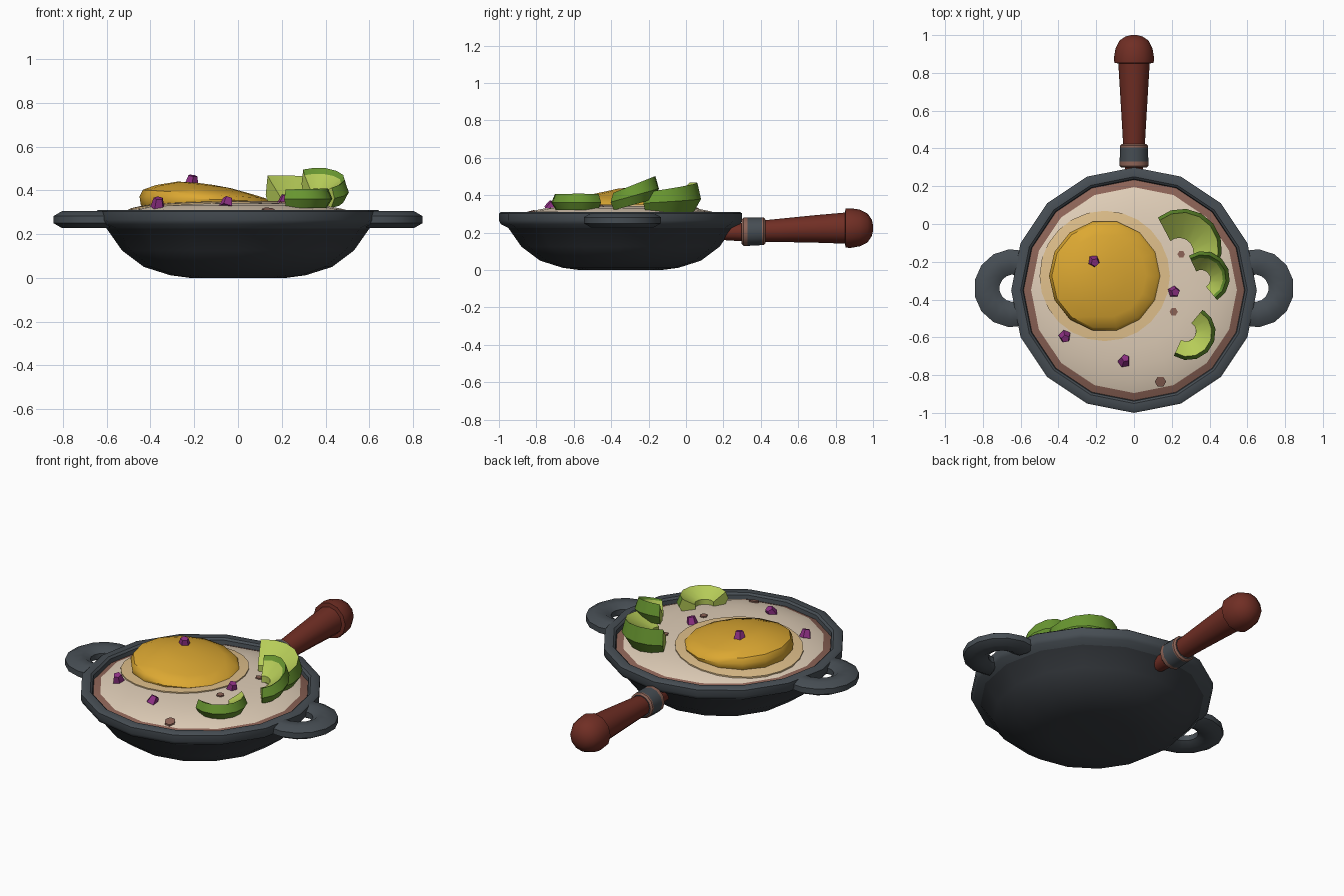
import bpy, bmesh, math, random
from mathutils import Vector, Matrix

if "Cube" in bpy.data.objects:
    bpy.data.objects.remove(bpy.data.objects["Cube"])

random.seed(4)
PAN = Vector((0, -0.35, 0))


def mat(name, r, g, b):
    m = bpy.data.materials.new(name)
    lin = [((c / 255 + 0.055) / 1.055) ** 2.4 for c in (r, g, b)]
    m.diffuse_color = (*lin, 1)
    m.use_nodes = True
    m.node_tree.nodes["Principled BSDF"].inputs["Base Color"].default_value = m.diffuse_color
    return m


IRON = mat("iron rim", 70, 77, 83)
BODY = mat("iron body", 56, 60, 65)
CREAM = mat("cream", 224, 206, 184)
HALO = mat("pale yolk stain", 222, 190, 138)
YOLK = mat("yolk", 220, 168, 50)
BROWN = mat("browned edge", 140, 99, 86)
WOOD = mat("red brown wood", 112, 46, 36)
SKIN = mat("avocado skin", 104, 150, 48)
FLESH = mat("avocado flesh", 182, 204, 88)
ONION = mat("onion purple", 142, 48, 132)


def finish(name, bm, mats, angle=40):
    bmesh.ops.recalc_face_normals(bm, faces=bm.faces)
    me = bpy.data.meshes.new(name)
    bm.to_mesh(me)
    bm.free()
    for m in mats:
        me.materials.append(m)
    ob = bpy.data.objects.new(name, me)
    bpy.context.collection.objects.link(ob)
    bpy.ops.object.select_all(action='DESELECT')
    ob.select_set(True)
    bpy.context.view_layer.objects.active = ob
    if angle:
        bpy.ops.object.shade_smooth_by_angle(angle=math.radians(angle))
    return ob


def loft(name, rings, mats, rule=lambda ring, side: 0, caps=(0, 0), angle=40):
    """Bridge closed rings of points; rule gives the material of each face."""
    bm = bmesh.new()
    vs = [[bm.verts.new(p) for p in ring] for ring in rings]
    n = len(vs[0])
    for i in range(len(vs) - 1):
        for j in range(n):
            k = (j + 1) % n
            f = bm.faces.new((vs[i][j], vs[i][k], vs[i + 1][k], vs[i + 1][j]))
            f.material_index = rule(i, j)
    for ring, c in zip((vs[0], vs[-1]), caps):
        bm.faces.new(ring).material_index = c
    return finish(name, bm, mats, angle)


def circles(profile, n, centre, turn=0.0):
    """Rings around z from (radius, height) pairs."""
    return [[centre + Vector((r * math.cos(2 * math.pi * j / n + turn),
                              r * math.sin(2 * math.pi * j / n + turn), z))
             for j in range(n)] for r, z in profile]


def food_z(p):
    r = math.hypot(p.x - PAN.x, p.y - PAN.y)
    return 0.345 - 0.07 * (r / 0.59) ** 4


# Pan bowl with thick rim
pan_profile = [(0.22, 0.0), (0.31, 0.012), (0.43, 0.05), (0.53, 0.125), (0.60, 0.225),
               (0.64, 0.245), (0.65, 0.265), (0.65, 0.302), (0.64, 0.31),
               (0.60, 0.31), (0.588, 0.30), (0.58, 0.25)]
loft("pan", circles(pan_profile, 16, PAN), [BODY, IRON],
     lambda i, j: 0 if i < 4 else 1, (0, 1))

# Creamy filling with browned edge
food = circles([(0.595, 0), (0.545, 0), (0.48, 0), (0.40, 0), (0.30, 0), (0.15, 0)], 16, PAN)
for ring in food:
    for p in ring:
        p.z = food_z(p)
floor = [[Vector((p.x, p.y, 0.26)) for p in food[0]]]
loft("filling", floor + food, [CREAM, BROWN], lambda i, j: 1 if i < 2 else 0, (1, 0))


# Thin painted patches lying on the filling
def patch(name, x, y, radii, m, n):
    rings = circles([(radii[0], -0.004)] + [(r, 0.006) for r in radii], n, Vector((x, y, 0)))
    for ring in rings:
        for p in ring:
            p.z += food_z(p)
    loft(name, rings, [m])


patch("yolk_stain", -0.155, -0.275, (0.345, 0.30, 0.24), HALO, 24)
for i, (x, y, r) in enumerate([(0.25, -0.16, 0.02), (0.21, -0.465, 0.022), (0.14, -0.835, 0.03)]):
    patch(f"brown_speck_{i}", x, y, (r, r * 0.5), BROWN, 6)

# Yolk, thicker on its left
yc = Vector((-0.155, -0.275, 0))
yolk = circles([(0.27, 0.30), (0.29, 0.335), (0.295, 0.36), (0.28, 0.383),
                (0.22, 0.403), (0.12, 0.425), (0.04, 0.43)], 14, yc)
for ring in yolk:
    for p in ring:
        if p.z > 0.33:
            p.z = 0.33 + (p.z - 0.33) * (1 - 1.3 * (p.x - yc.x))
loft("yolk", yolk, [YOLK])

# Side loop handles
for name, s in (("right_loop_handle", 1), ("left_loop_handle", -1)):
    rings = []
    for i in range(10):
        a = math.radians(-108 + 24 * i)
        ring = []
        for j in range(8):
            t = 2 * math.pi * (j + 0.5) / 8
            r = 0.14 + 0.073 * math.cos(t)
            ring.append((s * (0.64 + r * math.cos(a)), -0.34 + r * math.sin(a),
                         0.266 + 0.042 * math.sin(t)))
        rings.append(ring)
    loft(name, rings, [IRON], angle=50)


# Long handle parts, turned around y: (radius, y, z of centre)
def turned(name, pts, mats, rule=lambda i, j: 0):
    rings = [[(r * math.cos(2 * math.pi * j / 12), y, z + r * math.sin(2 * math.pi * j / 12))
              for j in range(12)] for r, y, z in pts]
    loft(name, rings, mats, rule)


turned("handle_neck", [(0.04, 0.20, 0.20), (0.05, 0.31, 0.203)], [WOOD])
turned("handle_collar", [(0.066, 0.298, 0.205), (0.076, 0.308, 0.205), (0.076, 0.33, 0.205),
                         (0.074, 0.405, 0.207), (0.074, 0.415, 0.207), (0.064, 0.424, 0.207)],
       [IRON, BROWN], lambda i, j: 0 if i == 2 else 1)
turned("handle_grip", [(0.057, 0.41, 0.208), (0.062, 0.5, 0.212), (0.074, 0.70, 0.22),
                       (0.083, 0.85, 0.224), (0.104, 0.853, 0.224), (0.106, 0.88, 0.224),
                       (0.098, 0.93, 0.225), (0.078, 0.97, 0.225), (0.045, 0.993, 0.225),
                       (0.015, 1.0, 0.225)], [WOOD])


# Avocado slices: curved wedges with skin outside and flesh on the cut faces
def slice_(name, cx, cy, r_in, r_out, a0, a1, base, top, tilt, base_tilt, skin):
    h, w = top - base, r_out - r_in
    sec = [(r_in, base), (r_out - 0.25 * w, base - 0.01), (r_out, base + 0.4 * h),
           (r_out - 0.02, top), (r_out - 0.35 * w, base + 0.85 * h), (r_in, base + 0.4 * h)]
    rings = []
    for i in range(8):
        t = i / 7
        a = math.radians(a0 + (a1 - a0) * t)
        pinch = 1 - 0.12 * (2 * t - 1) ** 2
        ring = []
        for k, (r, z) in enumerate(sec):
            x, y = r * pinch * math.cos(a), r * pinch * math.sin(a)
            f = max(base_tilt, min(1, (z - base) / h))
            ring.append((cx + x, cy + y, z + f * (tilt[0] * x + tilt[1] * y)))
        rings.append(ring)
    loft(name, rings, [FLESH, SKIN], lambda i, j: 1 if j in skin else 0, angle=35)


slice_("avocado_back", 0.23, -0.16, 0.09, 0.25, 118, -18, 0.32, 0.435, (-0.05, 0.15), 0, (0, 1, 2))
slice_("avocado_middle", 0.35, -0.295, 0.055, 0.16, 115, -50, 0.355, 0.45, (0, 0.4), 0.7, (0, 1, 2, 3))
slice_("avocado_front", 0.27, -0.565, 0.06, 0.165, 50, -114, 0.33, 0.405, (0.02, 0), 0, (0, 1, 2))

# Chopped onion bits
for i, (x, y, z) in enumerate([(-0.21, -0.20, 0.445), (0.215, -0.36, 0.355),
                               (-0.365, -0.60, 0.343), (-0.05, -0.72, 0.343)]):
    bm = bmesh.new()
    rot = Matrix.Rotation(random.uniform(0, 3), 4, 'Z') @ Matrix.Rotation(random.uniform(0.2, 0.6), 4, 'X')
    bmesh.ops.create_cone(bm, segments=5, radius1=0.034, radius2=0.022, depth=0.045, cap_ends=True,
                          matrix=Matrix.Translation((x, y, z)) @ rot)
    finish(f"onion_bit_{i}", bm, [ONION], 0)
